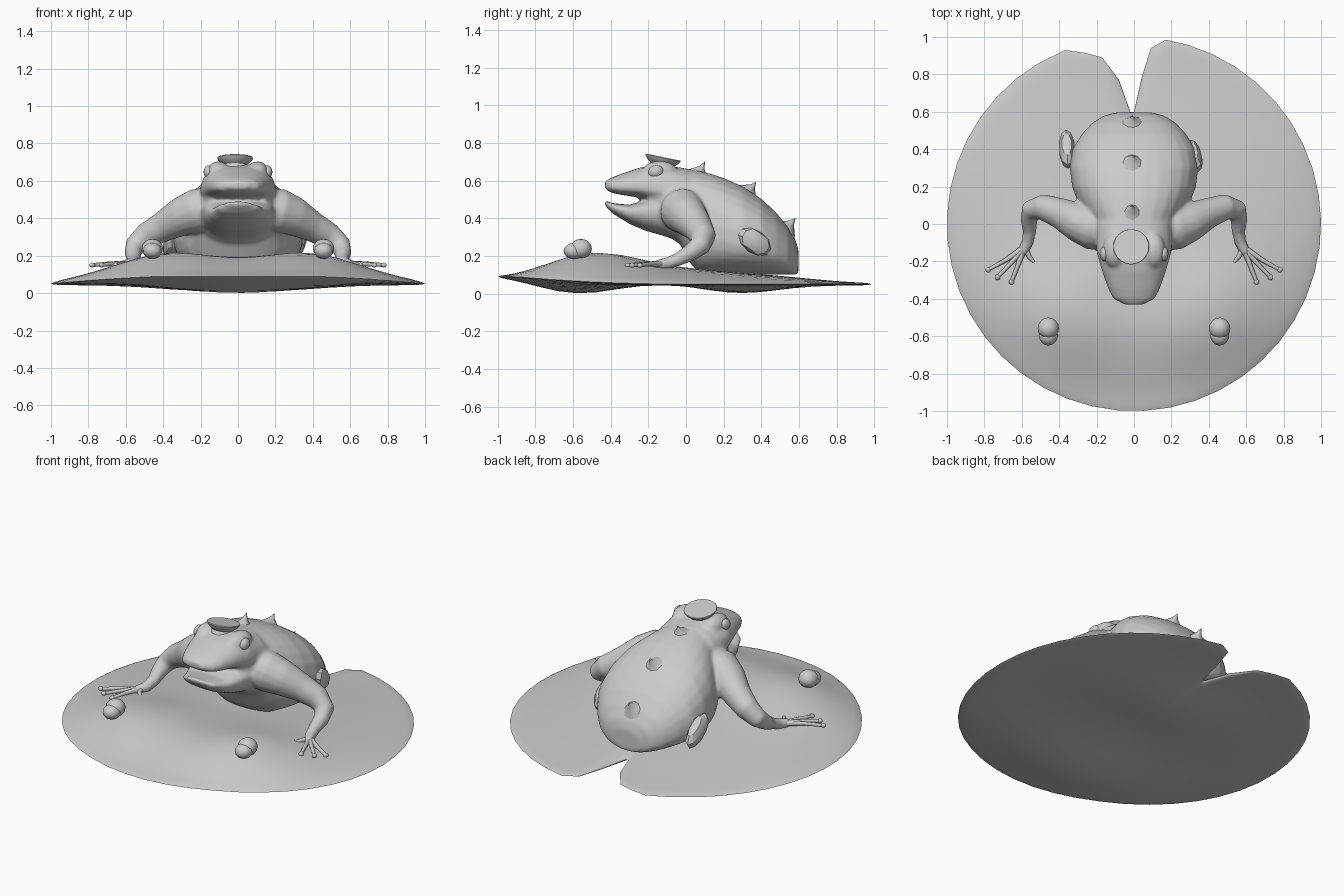
import bpy, bmesh, math
from mathutils import Vector, Matrix

if "Cube" in bpy.data.objects:
    bpy.data.objects.remove(bpy.data.objects["Cube"])


def finish(bm, name, angle=50):
    bmesh.ops.recalc_face_normals(bm, faces=bm.faces[:])
    me = bpy.data.meshes.new(name)
    bm.to_mesh(me)
    bm.free()
    for p in me.polygons:
        p.use_smooth = True
    me.set_sharp_from_angle(angle=math.radians(angle))
    ob = bpy.data.objects.new(name, me)
    bpy.context.collection.objects.link(ob)
    return ob


def loft(bm, rings):
    vs = [[bm.verts.new(p) for p in r] for r in rings]
    n = len(vs[0])
    for a, b in zip(vs, vs[1:]):
        for i in range(n):
            bm.faces.new((a[i], a[(i + 1) % n], b[(i + 1) % n], b[i]))
    bm.faces.new(vs[0])
    bm.faces.new(vs[-1])


def sections(bm, rows, low=0.5, n=28):
    # rows: y, top, bottom, half width
    rings = []
    for y, top, bot, hw in rows:
        zc = bot + (top - bot) * low
        ring = []
        for i in range(n):
            a = 2 * math.pi * (i + 0.5) / n
            c, s = math.cos(a), math.sin(a)
            x = hw * math.copysign(abs(c) ** 0.85, c)
            k = math.copysign(abs(s) ** 0.85, s)
            ring.append((x, y, zc + k * (top - zc if s > 0 else zc - bot)))
        rings.append(ring)
    loft(bm, rings)


def tube(bm, pts, n=12, mx=1):
    # pts: x, y, z, radius
    P = [Vector((p[0] * mx, p[1], p[2])) for p in pts]
    prev, u, rings = None, None, []
    for i, p in enumerate(P):
        t = (P[min(i + 1, len(P) - 1)] - P[max(i - 1, 0)]).normalized()
        u = t.orthogonal().normalized() if prev is None else prev.rotation_difference(t) @ u
        v = t.cross(u)
        prev = t
        rings.append([p + pts[i][3] * (u * math.cos(2 * math.pi * k / n) + v * math.sin(2 * math.pi * k / n))
                      for k in range(n)])
    loft(bm, rings)


def blob(bm, loc, scale, rx=0, rz=0, seg=16):
    m = (Matrix.Translation(loc) @ Matrix.Rotation(rz, 4, 'Z') @ Matrix.Rotation(rx, 4, 'X')
         @ Matrix.Diagonal((*scale, 1)))
    bmesh.ops.create_uvsphere(bm, u_segments=seg, v_segments=max(4, seg // 2), radius=1, matrix=m)


def interp(x, pts):
    for (a, va), (b, vb) in zip(pts, pts[1:]):
        if x <= b:
            f = max(0, (x - a) / (b - a))
            return va + (vb - va) * f
    return pts[-1][1]


# Lily pad: wavy lens-shaped disc with a notch at the back
outline = [(0, .6), (.04, .78), (.09, .94), (.17, .985)]
outline += [(math.sin(math.radians(a)), math.cos(math.radians(a))) for a in range(17, 337, 8)]
outline += [(-.37, .93), (-.26, .915), (-.17, .89), (-.08, .77), (-.02, .6)]
spine = [(-1, .09), (-.8, .15), (-.6, .17), (-.2, .14), (.1, .125), (.6, .09), (1, .05)]


def gauss(x, y, cx, cy, sx, sy):
    return math.exp(-((x - cx) / sx) ** 2 / 2 - ((y - cy) / sy) ** 2 / 2)


def pad_z(x, y, t, ox, oy):
    front = max(0, -oy / math.hypot(ox, oy))
    rim = .05 + .04 * min(1, front * 1.1) ** 2
    edge = 1 - t ** 4
    th = .011 * math.sqrt(max(0, 1 - t ** 12))
    bumps = gauss(x, y, .42, -.5, .25, .25) + gauss(x, y, -.42, -.5, .25, .25)
    top = rim + (interp(y, spine) - rim) * (1 - t ** 3) + .08 * bumps * edge + th * t * t
    dips = .072 * gauss(x, y, 0, -.62, .42, .22) + .052 * gauss(x, y, 0, .3, .4, .22)
    bot = .057 + (rim - .057) * t * t - dips * edge - th * t * t
    return top, bot


bm = bmesh.new()
levels = [.12, .24, .36, .48, .58, .68, .77, .85, .91, .955, .985, 1]
top_c = bm.verts.new((0, 0, .13))
bot_c = bm.verts.new((0, 0, .038))
cols = []
for ox, oy in outline:
    tops, bots = [], []
    for t in levels:
        a, b = pad_z(ox * t, oy * t, t, ox, oy)
        tv = bm.verts.new((ox * t, oy * t, a))
        tops.append(tv)
        bots.append(tv if t == 1 else bm.verts.new((ox * t, oy * t, max(0, b))))
    cols.append((tops, bots))
for i, A in enumerate(cols):
    B = cols[(i + 1) % len(cols)]
    for side, c in ((0, top_c), (1, bot_c)):
        a, b = A[side], B[side]
        bm.faces.new((c, a[0], b[0]))
        for j in range(len(levels) - 1):
            bm.faces.new((a[j], a[j + 1], b[j + 1], b[j]))
finish(bm, "lily_pad", 60)

# Frog body, jaws, brows and arms, fused with a voxel remesh
bm = bmesh.new()
sections(bm, [(-.2, .65, .36, .15), (-.12, .685, .32, .2), (-.03, .67, .26, .225), (.03, .66, .15, .245),
              (.08, .65, .105, .28), (.14, .635, .1, .31), (.2, .615, .1, .332), (.3, .57, .1, .345),
              (.4, .505, .1, .33), (.48, .43, .1, .28), (.54, .355, .1, .225), (.58, .29, .1, .16),
              (.597, .235, .105, .09)], .4)
sections(bm, [(-.43, .595, .557, .055), (-.4, .614, .537, .11), (-.35, .634, .525, .137),
              (-.25, .668, .51, .172), (-.15, .69, .48, .2), (0, .665, .4, .21)], .35)
sections(bm, [(-.43, .495, .467, .05), (-.39, .48, .425, .11), (-.3, .472, .37, .15),
              (-.22, .495, .335, .18), (-.1, .52, .3, .205), (0, .5, .26, .2)], .65)
arm = [(.15, -.03, .45, .11), (.22, -.02, .44, .12), (.3, .01, .41, .105), (.4, .06, .355, .082),
       (.49, .09, .305, .07), (.55, .075, .255, .056), (.562, .02, .215, .046),
       (.558, -.04, .182, .036), (.57, -.1, .16, .032), (.59, -.14, .154, .03), (.61, -.17, .15, .02)]
for s in (1, -1):
    blob(bm, (.105 * s, -.14, .65), (.062, .095, .055))
    tube(bm, arm, 16, s)
body = finish(bm, "frog_body")
rm = body.modifiers.new("fuse", 'REMESH')
rm.mode = 'VOXEL'
rm.voxel_size = .011
rm.use_smooth_shade = True
sm = body.modifiers.new("soften", 'SMOOTH')
sm.factor = .5
sm.iterations = 6

# Fingers with round tips
for s, side in ((1, "right"), (-1, "left")):
    bm = bmesh.new()
    for x, y in ((.78, -.245), (.73, -.285), (.655, -.31), (.53, -.21)):
        tube(bm, [(.585, -.125, .157, .018), ((x + .59) / 2, (y - .14) / 2, .157, .012), (x, y, .15, .01)], 8, s)
        blob(bm, (x * s, y, .15), (.016, .016, .013), seg=10)
    finish(bm, "fingers_" + side)

# Eyes
for s, side in ((1, "right"), (-1, "left")):
    bm = bmesh.new()
    blob(bm, (.158 * s, -.16, .648), (.026, .04, .034), rx=.3)
    finish(bm, "eye_" + side)

# Hind leg stubs
bm = bmesh.new()
blob(bm, (.322, .365, .275), (.042, .1, .062), rx=-.6, rz=.25, seg=10)
finish(bm, "hind_leg_right", 30)
bm = bmesh.new()
blob(bm, (-.358, .4, .25), (.045, .12, .06), rx=-.6, rz=.05, seg=10)
finish(bm, "hind_leg_left", 30)

# Back spikes
for i, (a, b) in enumerate((((.06, .625), (.1, .70)), ((.325, .535), (.372, .592)), ((.53, .34), (.582, .402)))):
    bm = bmesh.new()
    A, B = Vector((-.01, *a)), Vector((-.01, *b))
    tube(bm, [(*A.lerp(B, f), r) for f, r in ((0, .065), (.3, .04), (.6, .016), (1, .001))], 8)
    finish(bm, "back_spike_%d" % (i + 1))

# Small tilted hat
bm = bmesh.new()
tube(bm, [(0, 0, z, r) for z, r in ((-.055, .075), (-.035, .067), (-.02, .062), (-.006, .08),
                                    (.008, .092), (.016, .096), (.02, .094))], 28)
hat = finish(bm, "hat", 45)
hat.location = (-.015, -.125, .705)
hat.rotation_euler = (-.2, 0, 0)

# Two nut-shaped ornaments on the pad
for s, side in ((1, "right"), (-1, "left")):
    bm = bmesh.new()
    blob(bm, (.458 * s, -.558, .238), (.057, .058, .052))
    blob(bm, (.458 * s, -.594, .226), (.051, .056, .043))
    finish(bm, "nut_" + side)
